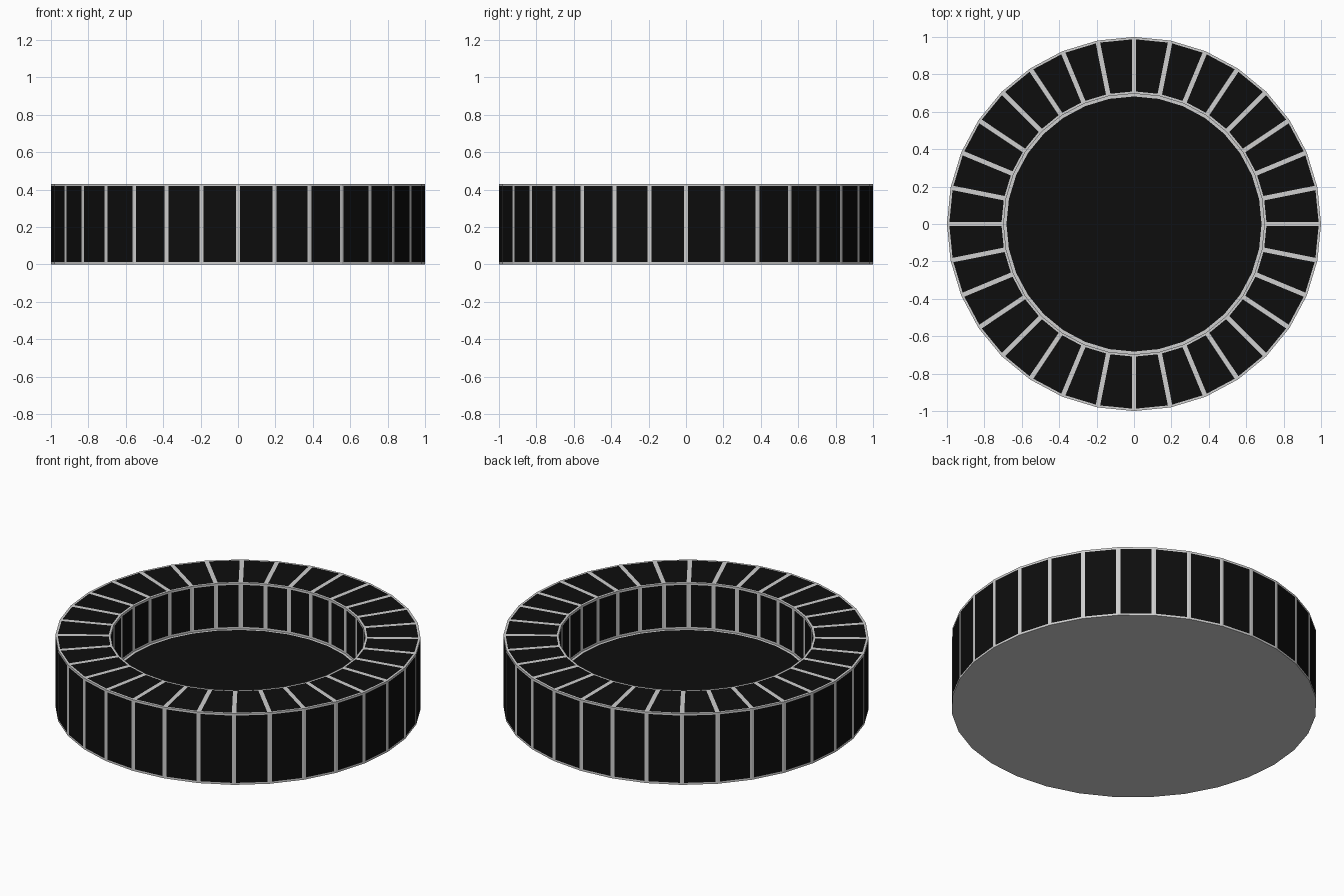
import bpy, bmesh, math

if "Cube" in bpy.data.objects:
    bpy.data.objects.remove(bpy.data.objects["Cube"])

SIDES = 32
R_OUT, R_IN = 1.0, 0.697
HEIGHT, FLOOR_Z = 0.43, 0.152


def material(name, value):
    m = bpy.data.materials.new(name)
    m.diffuse_color = (value, value, value, 1)
    m.use_nodes = True
    m.node_tree.nodes["Principled BSDF"].inputs["Base Color"].default_value = m.diffuse_color
    return m


grey = material("light grey frame", 0.62)
black = material("black panel", 0.004)


def finish(name, bm):
    mesh = bpy.data.meshes.new(name)
    bm.to_mesh(mesh)
    bm.free()
    mesh.materials.append(grey)
    mesh.materials.append(black)
    ob = bpy.data.objects.new(name, mesh)
    bpy.context.collection.objects.link(ob)
    return ob


def circle(bm, r, z):
    return [bm.verts.new((r * math.cos(2 * math.pi * i / SIDES),
                          r * math.sin(2 * math.pi * i / SIDES), z))
            for i in range(SIDES)]


# Ring wall: profile swept round, each face inset to a black panel
bm = bmesh.new()
profile = [(R_OUT, 0), (R_OUT, HEIGHT), (R_IN, HEIGHT), (R_IN, FLOOR_Z)]
rings = [circle(bm, r, z) for r, z in profile]
panels = []
for a, b in zip(rings, rings[1:]):
    for i in range(SIDES):
        j = (i + 1) % SIDES
        panels.append(bm.faces.new((a[i], a[j], b[j], b[i])))
bm.normal_update()
bmesh.ops.inset_individual(bm, faces=panels, thickness=0.012, use_even_offset=True)
for f in panels:
    f.material_index = 1

# Plain underside
bm.faces.new(list(reversed(rings[0])))

# Floor inside the ring: black disc with a grey border
floor = bm.faces.new(rings[-1])
bm.normal_update()
bmesh.ops.inset_individual(bm, faces=[floor], thickness=0.015, use_even_offset=True)
floor.material_index = 1
finish("panelled_ring_dish", bm)
